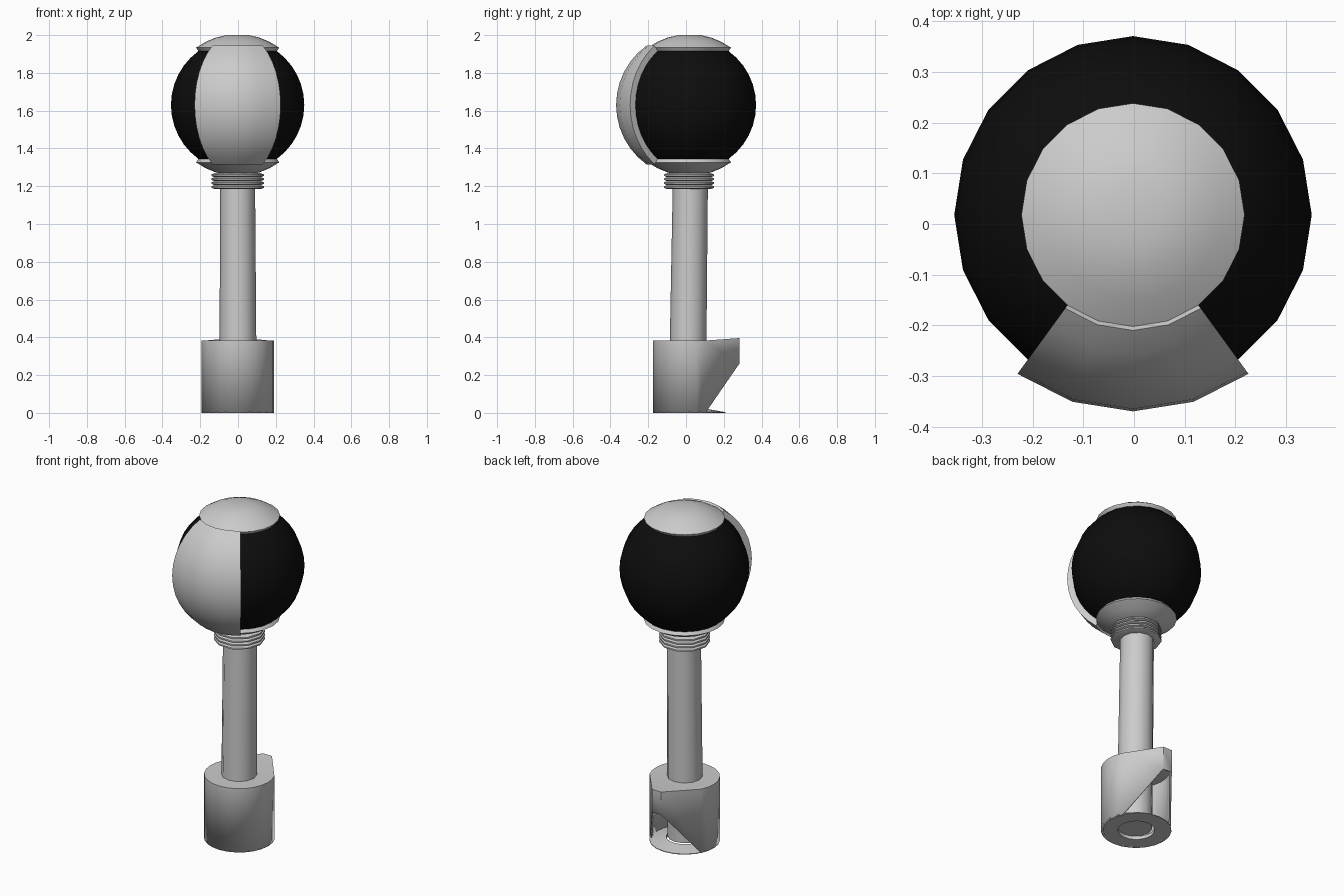
import bpy, bmesh
from math import sin, cos, radians

if "Cube" in bpy.data.objects:
    bpy.data.objects.remove(bpy.data.objects["Cube"])

CX, CY, CZ = -0.002, 0.018, 1.63   # ball centre


def finish(name, bm, colour=None, angle=40):
    bmesh.ops.remove_doubles(bm, verts=bm.verts, dist=1e-5)
    bmesh.ops.recalc_face_normals(bm, faces=bm.faces)
    me = bpy.data.meshes.new(name)
    bm.to_mesh(me)
    bm.free()
    ob = bpy.data.objects.new(name, me)
    bpy.context.collection.objects.link(ob)
    if colour:
        mat = bpy.data.materials.new(name)
        mat.diffuse_color = colour
        mat.use_nodes = True
        mat.node_tree.nodes["Principled BSDF"].inputs["Base Color"].default_value = mat.diffuse_color
        me.materials.append(mat)
    bpy.ops.object.select_all(action='DESELECT')
    ob.select_set(True)
    bpy.context.view_layer.objects.active = ob
    bpy.ops.object.shade_smooth_by_angle(angle=radians(angle))
    return ob


def lathe(name, profile, sides, start=0, sweep=360, closed=False, cx=CX, cy=CY,
          colour=None, lean=(0, 0)):
    """Spin an (r, z) profile; lean shifts the axis in x, y per unit of z."""
    bm = bmesh.new()
    full = sweep == 360
    rings = []
    for i in range(sides if full else sides + 1):
        a = radians(start + sweep * i / sides)
        rings.append([bm.verts.new((cx + lean[0] * z + r * cos(a),
                                    cy + lean[1] * z + r * sin(a), z)) for r, z in profile])
    n = len(profile)
    for i in range(sides):
        p, q = rings[i], rings[(i + 1) % len(rings)]
        for j in range(n if closed else n - 1):
            k = (j + 1) % n
            bm.faces.new((p[j], q[j], q[k], p[k]))
    if not full:
        # end walls as quads between outer and inner arcs
        for ring in (rings[0], rings[-1]):
            for j in range(n // 2 - 1):
                bm.faces.new((ring[j], ring[j + 1], ring[n - 2 - j], ring[n - 1 - j]))
    elif not closed:
        # flat discs on open ends
        for j in (0, n - 1):
            if profile[j][0] > 1e-4:
                bm.faces.new([r[j] for r in rings])
    bmesh.ops.dissolve_degenerate(bm, dist=1e-6, edges=bm.edges)
    return finish(name, bm, colour)


def arc(r, a0, a1, step=9):
    """Points on the ball, angle measured from the top pole."""
    s = step if a1 > a0 else -step
    return [(r * sin(radians(a)), CZ + r * cos(radians(a))) for a in range(a0, a1 + s, s)]


# Ball, polar caps and raised front strip
lathe("ball", arc(0.353, 9, 171), 20, colour=(0.004, 0.004, 0.004, 1))
lathe("top_cap", arc(0.375, 9, 36) + arc(0.35, 36, 36), 20)
lathe("bottom_cap", arc(0.35, 144, 144) + arc(0.375, 144, 171), 20)
lathe("front_strip", arc(0.388, 36, 144) + arc(0.35, 144, 36), 4,
      start=-126, sweep=72, closed=True)

# Ridged collar under the ball
z0, pitch = 1.185, 0.021
collar = []
for i in range(4):
    z = z0 + i * pitch
    collar += [(0.122, z), (0.139, z + pitch * 0.3), (0.139, z + pitch * 0.7)]
collar.append((0.122, z0 + 4 * pitch))
lathe("ridged_collar", collar, 10, cy=0.016)

# Stem, leaning slightly back, running down into the base
lathe("stem", [(0.097, 0.02), (0.097, 0.38), (0.093, 1.2)], 12, cx=0.001, cy=0.006,
      lean=(-0.003, 0.014))

# Base shell: round front, walls narrowing to a raised tip at the back
BX, BY, BR = -0.002, 0.016, 0.192
outline = []
for i in range(17):
    a = radians(27 - 234 * i / 16)
    outline.append((BX + BR * cos(a), BY + BR * sin(a), 0.0, 0.383))
outline += [(BX - 0.03, 0.282, 0.26, 0.396), (BX + 0.03, 0.282, 0.26, 0.396)]
bm = bmesh.new()
low = [bm.verts.new((x, y, b)) for x, y, b, t in outline]
top = [bm.verts.new((x, y, t)) for x, y, b, t in outline]
n = len(outline)
for i in range(n):
    k = (i + 1) % n
    bm.faces.new((low[i], low[k], top[k], top[i]))
bm.faces.new(top[:17])
bm.faces.new((top[16], top[17], top[18], top[0]))
shell = finish("base_shell", bm, angle=30)
thick = shell.modifiers.new("wall", 'SOLIDIFY')
thick.thickness = 0.012
thick.offset = -1

# Foot ring closing the underside, showing as a lip at the back
lathe("foot_ring", [(0.1, 0.0), (BR, 0.0), (BR, 0.004), (0.1, 0.02)], 20,
      closed=True, cx=BX, cy=BY)
